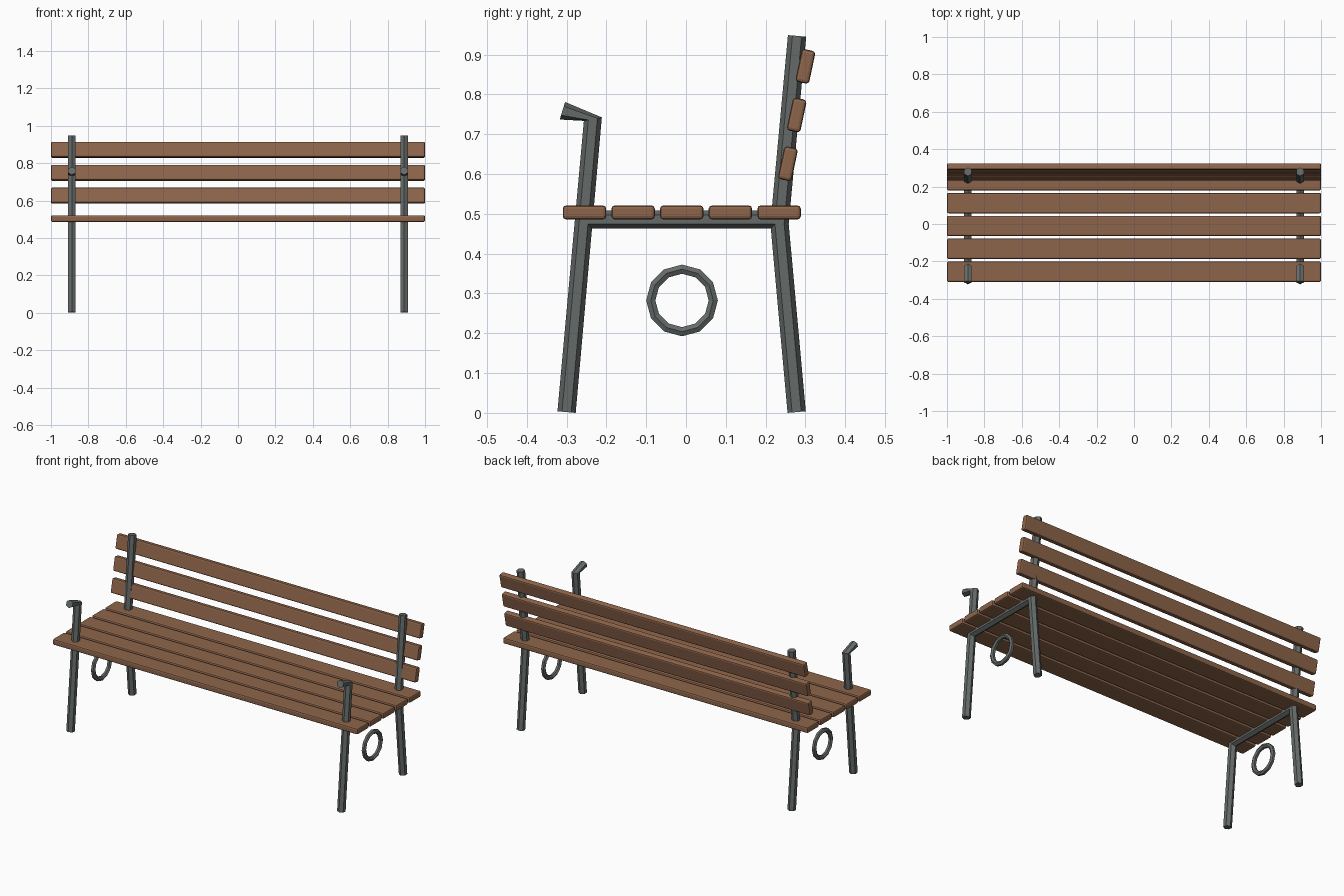
import bpy
import bmesh
from math import cos, sin, pi, radians
from mathutils import Vector

if "Cube" in bpy.data.objects:
    bpy.data.objects.remove(bpy.data.objects["Cube"])


def material(name, rgb):
    m = bpy.data.materials.new(name)
    m.use_nodes = True
    m.diffuse_color = (*rgb, 1)
    m.node_tree.nodes["Principled BSDF"].inputs["Base Color"].default_value = (*rgb, 1)
    return m


wood = material("brown_wood", (0.27, 0.13, 0.07))
metal = material("grey_metal", (0.13, 0.148, 0.142))

TUBE = 0.023    # tube radius
SIDE_X = 0.888  # side frame position


def finish(bm, name, mat):
    bmesh.ops.recalc_face_normals(bm, faces=bm.faces)
    mesh = bpy.data.meshes.new(name)
    bm.to_mesh(mesh)
    bm.free()
    mesh.materials.append(mat)
    obj = bpy.data.objects.new(name, mesh)
    bpy.context.collection.objects.link(obj)
    return obj


def tube(name, x, stations):
    """Six-sided tube through (y, z, tilt of the ring in degrees)."""
    bm = bmesh.new()
    rings = []
    for y, z, tilt in stations:
        t = radians(tilt)
        across = Vector((0, cos(t), sin(t)))
        rings.append([bm.verts.new(Vector((x, y, z)) + TUBE * (across * cos(k * pi / 3)
                      + Vector((sin(k * pi / 3), 0, 0)))) for k in range(6)])
    for a, b in zip(rings, rings[1:]):
        for k in range(6):
            n = (k + 1) % 6
            bm.faces.new((a[k], a[n], b[n], b[k]))
    bm.faces.new(rings[0])
    bm.faces.new(rings[-1])
    return finish(bm, name, metal)


def ring(name, x, y, z, major, minor):
    """Twelve-sided hoop facing sideways, with a six-sided section."""
    bm = bmesh.new()
    grid = []
    for i in range(12):
        a = i * pi / 6
        grid.append([])
        for k in range(6):
            b = k * pi / 3
            r = major + minor * sin(b)
            grid[i].append(bm.verts.new((x + minor * cos(b), y + r * cos(a), z + r * sin(a))))
    for i in range(12):
        for k in range(6):
            j, n = (i + 1) % 12, (k + 1) % 6
            bm.faces.new((grid[i][k], grid[i][n], grid[j][n], grid[j][k]))
    return finish(bm, name, metal)


def slat(name, y, z, depth, height, tilt=0):
    """Full-width plank with softened edges."""
    bm = bmesh.new()
    bmesh.ops.create_cube(bm, size=1)
    bmesh.ops.scale(bm, vec=(2, depth, height), verts=bm.verts)
    bmesh.ops.bevel(bm, geom=bm.edges[:], offset=0.008, segments=2, profile=0.5, affect='EDGES')
    obj = finish(bm, name, wood)
    obj.location = (0, y, z)
    obj.rotation_euler.x = radians(tilt)
    return obj


# Seat planks
for i in range(5):
    slat(f"seat_slat_{i + 1}", -0.255 + 0.1222 * i, 0.5035, 0.109, 0.035)

# Backrest planks
for i in range(3):
    slat(f"back_slat_{i + 1}", 0.256 + 0.022 * i, 0.626 + 0.1222 * i, 0.035, 0.084, -12)

# Side frames
for side, s in (("left", 1), ("right", -1)):
    x = s * SIDE_X
    tube(f"{side}_front_leg_and_armrest", x,
         [(-0.30, 0.002, -5), (-0.234, 0.738, 11), (-0.3105, 0.759, 73)])
    tube(f"{side}_back_leg_and_upright", x,
         [(0.278, 0.002, 5), (0.235, 0.475, 0), (0.279, 0.947, -5)])
    tube(f"{side}_seat_rail", x, [(-0.257, 0.486, 90), (0.235, 0.486, 90)])
    ring(f"{side}_ring", x, -0.01, 0.2825, 0.0785, 0.0133)
